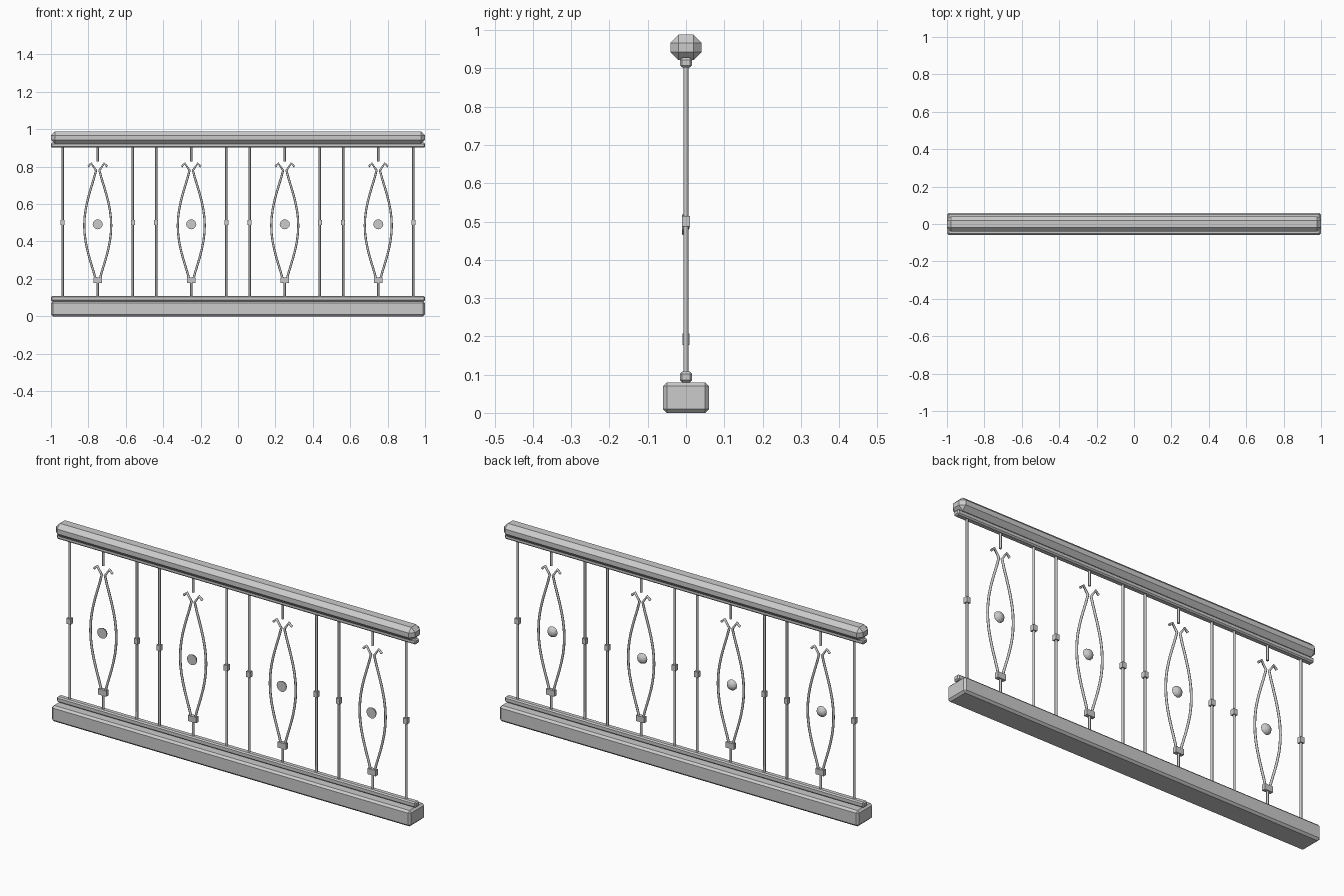
import bpy, bmesh, math

if "Cube" in bpy.data.objects:
    bpy.data.objects.remove(bpy.data.objects["Cube"])


def finish(name, bm):
    bmesh.ops.recalc_face_normals(bm, faces=bm.faces)
    me = bpy.data.meshes.new(name)
    bm.to_mesh(me)
    bm.free()
    ob = bpy.data.objects.new(name, me)
    bpy.context.collection.objects.link(ob)
    return ob


def box(name, x, hx, hy, z0, z1, bevel=0.0):
    bm = bmesh.new()
    bmesh.ops.create_cube(bm, size=1)
    for v in bm.verts:
        v.co = (x + v.co.x * 2 * hx, v.co.y * 2 * hy, (z0 + z1) / 2 + v.co.z * (z1 - z0))
    if bevel:
        bmesh.ops.bevel(bm, geom=bm.edges[:], offset=bevel, segments=1,
                        affect='EDGES', profile=0.5)
    return finish(name, bm)


def rod(name, pts, r=0.006):
    cu = bpy.data.curves.new(name, 'CURVE')
    cu.dimensions = '3D'
    cu.bevel_depth = r
    cu.bevel_resolution = 2
    cu.use_fill_caps = True
    sp = cu.splines.new('POLY')
    sp.points.add(len(pts) - 1)
    for p, (x, z) in zip(sp.points, pts):
        p.co = (x, 0, z, 1)
    ob = bpy.data.objects.new(name, cu)
    bpy.context.collection.objects.link(ob)
    return ob


def boss(name, x, z, n=12):
    # flat front face, domed back
    bm = bmesh.new()
    rings = []
    for y, r in ((-0.011, 0.027), (-0.005, 0.0255), (0.002, 0.021), (0.008, 0.012), (0.01, 0.004)):
        rings.append([bm.verts.new((x + r * math.cos(2 * math.pi * i / n), y,
                                    z + r * math.sin(2 * math.pi * i / n))) for i in range(n)])
    for a, b in zip(rings, rings[1:]):
        for i in range(n):
            j = (i + 1) % n
            bm.faces.new((a[i], a[j], b[j], b[i]))
    bm.faces.new(rings[0])
    bm.faces.new(rings[-1])
    return finish(name, bm)


# long horizontal members
box("base_beam", 0, 1.0, 0.06, 0.0, 0.08, 0.01)
box("bottom_rail", 0, 1.0, 0.016, 0.08, 0.108, 0.006)
box("top_rail", 0, 1.0, 0.016, 0.902, 0.928, 0.006)
box("handrail", 0, 1.0, 0.041, 0.922, 0.988, 0.021)

# four repeating panels
for cx in (-0.75, -0.25, 0.25, 0.75):
    for s in (-1, 1):
        # straight baluster with collar
        bx = cx + s * 0.1875
        rod("baluster", [(bx, 0.1), (bx, 0.91)])
        box("baluster_collar", bx, 0.0105, 0.0105, 0.487, 0.515)
        # bowed bar ending in a small hook
        pts = []
        for i in range(15):
            t = i / 14
            pts.append((cx + s * (0.009 + 0.063 * math.sin(math.pi * t) ** 1.15), 0.19 + 0.59 * t))
        pts += [(cx + s * 0.034, 0.817), (cx + s * 0.052, 0.801)]
        rod("bowed_bar", pts)
    # central stems, collar and boss
    rod("lower_stem", [(cx, 0.1), (cx, 0.19)])
    rod("upper_stem", [(cx, 0.828), (cx, 0.91)])
    box("stem_collar", cx, 0.023, 0.0095, 0.178, 0.207)
    boss("boss", cx, 0.492)
